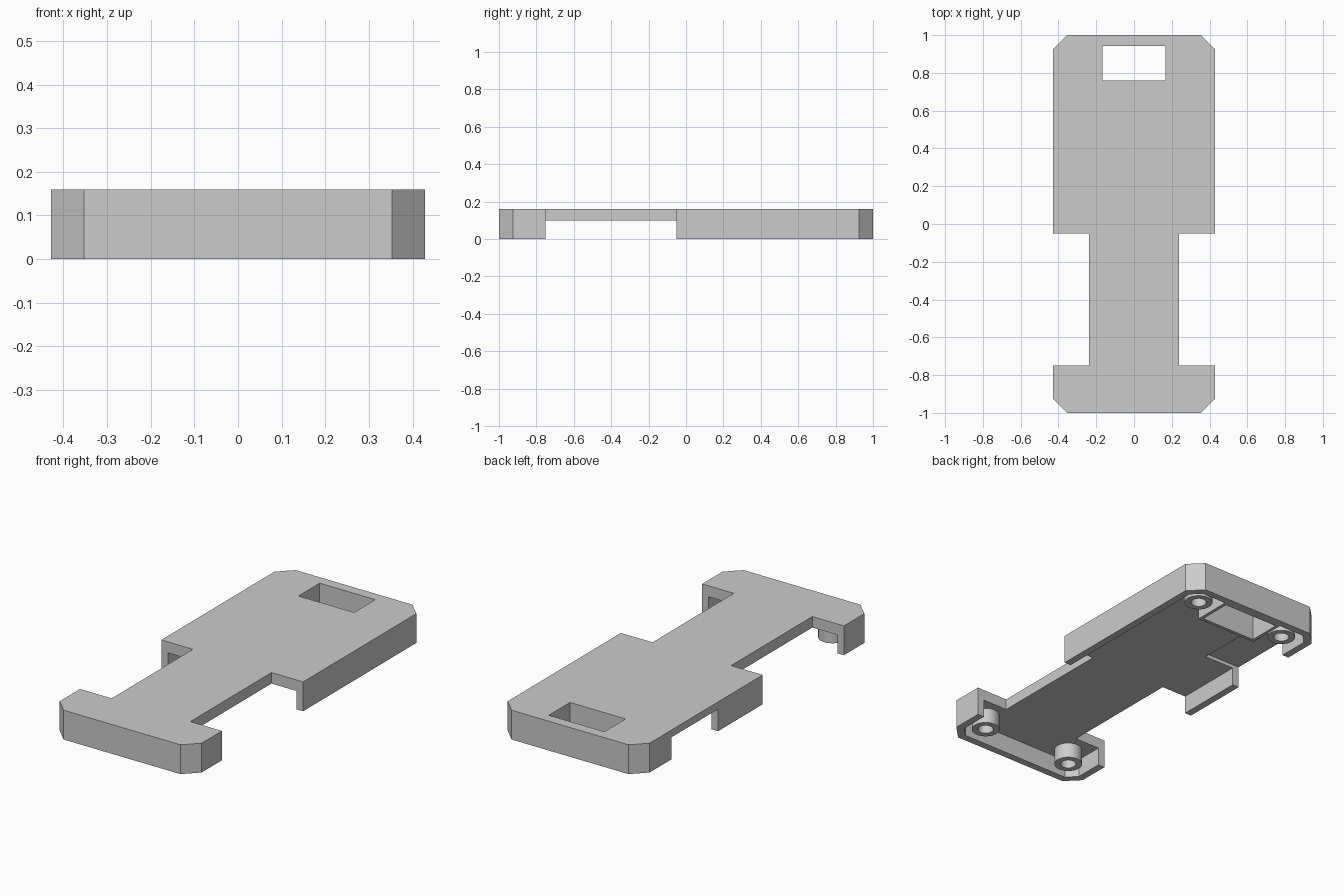
import bpy, bmesh, math

if "Cube" in bpy.data.objects:
    bpy.data.objects.remove(bpy.data.objects["Cube"])

grey = bpy.data.materials.new("plain grey")
grey.diffuse_color = (0.6, 0.6, 0.6, 1)
grey.use_nodes = True
grey.node_tree.nodes["Principled BSDF"].inputs["Base Color"].default_value = grey.diffuse_color


def finish(name, bm):
    bmesh.ops.recalc_face_normals(bm, faces=bm.faces)
    mesh = bpy.data.meshes.new(name)
    bm.to_mesh(mesh)
    bm.free()
    mesh.materials.append(grey)
    obj = bpy.data.objects.new(name, mesh)
    bpy.context.collection.objects.link(obj)
    return obj


def prism(name, outline, z0, z1):
    """Solid extrusion of a closed outline."""
    bm = bmesh.new()
    face = bm.faces.new([bm.verts.new((x, y, z0)) for x, y in outline])
    ext = bmesh.ops.extrude_face_region(bm, geom=[face])["geom"]
    bmesh.ops.translate(bm, vec=(0, 0, z1 - z0),
                        verts=[v for v in ext if isinstance(v, bmesh.types.BMVert)])
    return finish(name, bm)


def tube(name, outer, inner, z0, z1):
    """Hollow extrusion between two outlines with equal point counts."""
    bm = bmesh.new()
    loops = [[bm.verts.new((x, y, z)) for x, y in pts]
             for pts, z in ((outer, z0), (outer, z1), (inner, z1), (inner, z0))]
    n = len(outer)
    for k in range(4):
        a, b = loops[k], loops[(k + 1) % 4]
        for i in range(n):
            j = (i + 1) % n
            bm.faces.new((a[i], a[j], b[j], b[i]))
    return finish(name, bm)


def rect(x0, x1, y0, y1):
    return [(x0, y0), (x1, y0), (x1, y1), (x0, y1)]


def circle(cx, cy, r, n=32):
    return [(cx + r * math.cos(2 * math.pi * i / n),
             cy + r * math.sin(2 * math.pi * i / n)) for i in range(n)]


def mirrored(half):
    """Close a right-hand half outline by mirroring it in x."""
    return half + [(-x, y) for x, y in reversed(half)]


def cut(obj, cutter):
    mod = obj.modifiers.new("cut", 'BOOLEAN')
    mod.operation = 'DIFFERENCE'
    mod.solver = 'EXACT'
    mod.object = cutter
    bpy.context.view_layer.objects.active = obj
    bpy.ops.object.modifier_apply(modifier=mod.name)
    bpy.data.objects.remove(cutter)


W, H, WAIST, C, T = 0.428, 0.16, 0.237, 0.075, 0.04
ROOF = 0.10  # underside of the top plate

# Cover: chamfered plate with a narrow waist
cover = prism("cover", mirrored([
    (W - C, -1), (W, -1 + C), (W, -0.75), (WAIST, -0.75),
    (WAIST, -0.05), (W, -0.05), (W, 1 - C), (W - C, 1)]), 0, H)

# Hollow underside, leaving the rim walls; open at the waist
w, l, c = W - T, 1 - T, C - T * (2 - math.sqrt(2))
cut(cover, prism("hollow_cutter", mirrored([
    (w - c, -l), (w, -l + c), (w, l - c), (w - c, l)]), -0.1, ROOF))

# Side opening in the left wall, recessed a little into the plate
cut(cover, prism("side_cutter", rect(-0.6, -0.205, 0.335, 0.737), -0.1, 0.12))

# Rectangular window through the plate, with a thin collar below it
X, Y0, Y1, R = 0.168, 0.76, 0.943, 0.018
cut(cover, prism("window_cutter", rect(-X, X, Y0, Y1), -0.1, 0.3))
tube("window_collar", rect(-X - R, X + R, Y0 - R, Y1 + R),
     rect(-X, X, Y0, Y1), 0.002, ROOF)

# Screw posts in the four corners
for side, sx in (("right", 1), ("left", -1)):
    for end, y in (("back", 0.855), ("front", -0.865)):
        post = tube(f"{end}_{side}_screw_post", circle(0.28 * sx, y, 0.072),
                    circle(0.28 * sx, y, 0.04), 0.015, ROOF)
        bpy.ops.object.select_all(action='DESELECT')
        post.select_set(True)
        bpy.context.view_layer.objects.active = post
        bpy.ops.object.shade_smooth_by_angle(angle=math.radians(30))
